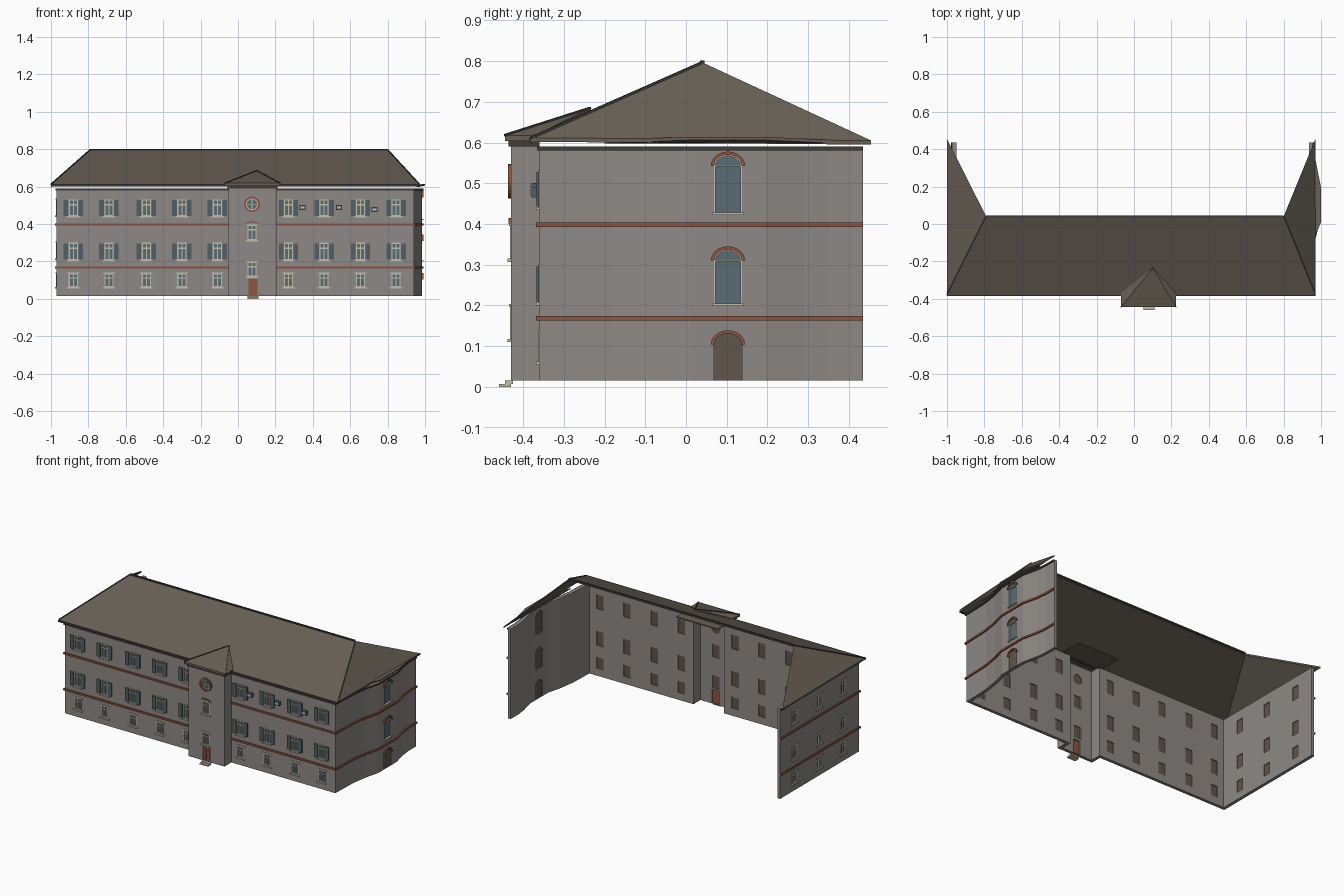
import bpy, bmesh
from math import pi, sin, cos
from mathutils import Matrix, Vector

if "Cube" in bpy.data.objects:
    bpy.data.objects.remove(bpy.data.objects["Cube"])


def material(name, rgb):
    m = bpy.data.materials.new(name)
    m.use_nodes = True
    m.diffuse_color = (*rgb, 1)
    m.node_tree.nodes["Principled BSDF"].inputs["Base Color"].default_value = (*rgb, 1)
    return m


WALL = material("grey_plaster", (0.27, 0.25, 0.235))
ROOF = material("brown_roof", (0.135, 0.115, 0.09))
BRICK = material("red_brick", (0.27, 0.09, 0.05))
GLASS = material("blue_glass", (0.10, 0.15, 0.175))
SHUTTER = material("slate_shutter", (0.085, 0.115, 0.135))
CREAM = material("cream_trim", (0.55, 0.52, 0.41))
WOOD = material("dark_wood", (0.115, 0.092, 0.07))
DARK = material("dark_metal", (0.05, 0.047, 0.042))

parts = {}


def part(name, mat):
    if name not in parts:
        parts[name] = (bmesh.new(), mat)
    return parts[name][0]


def prism(name, mat, lower, upper):
    """Closed solid between two matching loops of points."""
    bm = part(name, mat)
    a = [bm.verts.new(p) for p in lower]
    b = [bm.verts.new(p) for p in upper]
    n = len(a)
    faces = [bm.faces.new(a[::-1]), bm.faces.new(b)]
    for i in range(n):
        j = (i + 1) % n
        faces.append(bm.faces.new((a[i], a[j], b[j], b[i])))
    bmesh.ops.recalc_face_normals(bm, faces=faces)


def plate(name, mat, frame, outline, y0, y1):
    """Outline in the wall plane, given depth; negative y is outward."""
    prism(name, mat, [frame @ Vector((x, y0, z)) for x, z in outline],
          [frame @ Vector((x, y1, z)) for x, z in outline])


def box(name, mat, frame, x0, x1, y0, y1, z0, z1):
    plate(name, mat, frame, [(x0, z0), (x1, z0), (x1, z1), (x0, z1)], y0, y1)


def arc(rx, rz, z, a0=0, a1=pi, n=12):
    return [(rx * cos(a0 + (a1 - a0) * i / n), z + rz * sin(a0 + (a1 - a0) * i / n))
            for i in range(n + 1)]


def band(name, mat, frame, inner, outer, y0, y1):
    for i in range(len(inner) - 1):
        plate(name, mat, frame, [inner[i], outer[i], outer[i + 1], inner[i + 1]], y0, y1)


def slab(name, mat, pts, t=0.01):
    prism(name, mat, [(x, y, z - t) for x, y, z in pts], pts)


def bar(name, mat, p, q, r=0.005):
    """Thin square bar from p to q."""
    p, q = Vector(p), Vector(q)
    d = (q - p).normalized()
    u = d.cross(Vector((0, 0, 1))).normalized() * r
    v = d.cross(u).normalized() * r
    ring = (u + v, u - v, -u - v, v - u)
    prism(name, mat, [p + c for c in ring], [q + c for c in ring])


def offset(path, d):
    """Mitred parallel of a plan path, positive is outward."""
    pts = [Vector(p) for p in path]
    out = []
    for i, p in enumerate(pts):
        ts = []
        if i > 0:
            ts.append((p - pts[i - 1]).normalized())
        if i < len(pts) - 1:
            ts.append((pts[i + 1] - p).normalized())
        ns = [Vector((t.y, -t.x)) for t in ts]
        m = sum(ns, Vector((0, 0))).normalized()
        out.append(p + m * (d / m.dot(ns[0])))
    return out


def strip(name, mat, path, d0, d1, z0, z1):
    loop = offset(path, d1) + offset(path, d0)[::-1]
    prism(name, mat, [(p.x, p.y, z0) for p in loop], [(p.x, p.y, z1) for p in loop])


def at(x, y, turn=0):
    return Matrix.Translation((x, y, 0)) @ Matrix.Rotation(turn, 4, 'Z')


def window(f, z0, z1, w=0.025, shutters=False, lintel=True):
    box("cutters", WALL, f, -w, w, -0.05, 0.05, z0, z1)
    box("glass", GLASS, f, -w, w, 0.006, 0.011, z0, z1)
    box("inner_panels", WOOD, f, -w, w, 0.011, 0.015, z0, z1)
    zt = z0 + 0.68 * (z1 - z0)
    for x in (-w + 0.003, 0, w - 0.003):
        box("window_frames", CREAM, f, x - 0.003, x + 0.003, -0.002, 0.006, z0, z1)
    for z in (z0 + 0.003, zt, z1 - 0.003):
        box("window_frames", CREAM, f, -w, w, -0.002, 0.006, z - 0.003, z + 0.003)
    box("window_sills", CREAM, f, -w - 0.008, w + 0.008, -0.008, 0, z0 - 0.008, z0)
    if lintel:
        box("window_lintels", CREAM, f, -w - 0.008, w + 0.008, -0.005, 0, z1, z1 + 0.006)
    if shutters:
        for s in (-1, 1):
            a, b = sorted((s * (w + 0.002), s * (w + 0.027)))
            box("shutters", SHUTTER, f, a, b, -0.007, -0.001, z0 + 0.002, z1 - 0.004)


# Outer wall plan, open at the back, with projecting entrance bay and curved right side
FRONT, BAY, TOP = -0.36, -0.43, 0.59
left_plan = [(-0.97, 0.435), (-0.97, FRONT), (-0.05, FRONT)]
bay_plan = [(-0.05, BAY), (0.205, BAY)]
right_plan = [(0.205, FRONT), (0.94, FRONT), (0.946, -0.18), (0.962, -0.08), (0.985, 0.01),
              (0.985, 0.195), (0.963, 0.29), (0.955, 0.355), (0.955, 0.435)]
strip("walls", WALL, left_plan + bay_plan + right_plan, -0.02, 0, 0.015, TOP)

# String courses and eaves moulding on both wings
for plan in (left_plan, right_plan):
    for z in (0.163, 0.393):
        strip("string_courses", BRICK, plan, 0, 0.008, z, z + 0.011)
    strip("eaves_moulding", DARK, plan, 0, 0.006, TOP - 0.01, TOP)

# Front windows
for x in (-0.88, -0.69, -0.49, -0.3, -0.11, 0.27, 0.46, 0.655, 0.845):
    f = at(x, FRONT)
    window(f, 0.062, 0.135)
    window(f, 0.208, 0.3, shutters=True, lintel=False)
    window(f, 0.442, 0.532, shutters=True, lintel=False)

# Left side windows
for y in (-0.2, 0.04, 0.29):
    for z0, z1 in ((0.062, 0.135), (0.215, 0.3), (0.445, 0.53)):
        window(at(-0.97, y, -pi / 2), z0, z1)

# Entrance bay: door, two windows, round window, steps
f = at(0.08, BAY)
box("cutters", WALL, f, -0.025, 0.025, -0.05, 0.05, 0.016, 0.106)
box("front_door", BRICK, f, -0.025, 0.025, 0.004, 0.012, 0.015, 0.106)
for s in (-1, 1):
    box("front_door", BRICK, f, s * 0.012 - 0.008, s * 0.012 + 0.008, 0.001, 0.004, 0.025, 0.095)
f = at(0.075, BAY)
window(f, 0.118, 0.197)
window(f, 0.315, 0.395)
band("arches", BRICK, f, arc(0.03, 0.008, 0.4), arc(0.036, 0.015, 0.4), -0.006, 0)
disc = arc(0.032, 0.032, 0.505, 0, 2 * pi, 24)
plate("cutters", WALL, f, disc[:-1], -0.05, 0.05)
plate("glass", GLASS, f, disc[:-1], 0.006, 0.011)
plate("inner_panels", WOOD, f, disc[:-1], 0.011, 0.015)
band("arches", BRICK, f, disc, arc(0.042, 0.042, 0.505, 0, 2 * pi, 24), -0.007, 0)
band("window_frames", CREAM, f, arc(0.027, 0.027, 0.505, 0, 2 * pi, 24), disc, 0, 0.006)
box("window_frames", CREAM, f, -0.002, 0.002, 0.001, 0.006, 0.475, 0.535)
box("window_frames", CREAM, f, -0.03, 0.03, 0.001, 0.006, 0.503, 0.507)
box("steps", CREAM, at(0.08, BAY), -0.03, 0.03, -0.03, 0, 0, 0.007)
box("steps", CREAM, at(0.08, BAY), -0.03, 0.03, -0.015, 0.005, 0.007, 0.015)

# Right side: arched door below two arched windows
f = at(0.985, 0.103, pi / 2)
for z0, spring in ((0.016, 0.104), (0.205, 0.31), (0.428, 0.543)):
    shape = [(-0.034, z0), (0.034, z0)] + arc(0.034, 0.027, spring)
    plate("cutters", WALL, f, shape, -0.05, 0.05)
    plate("inner_panels", WOOD, f, shape, 0.011, 0.015)
    band("arches", BRICK, f, arc(0.034, 0.027, spring), arc(0.042, 0.035, spring), -0.008, 0)
    if z0 < 0.1:
        plate("side_door", WOOD, f, shape, 0.005, 0.011)
        continue
    plate("glass", GLASS, f, shape, 0.006, 0.011)
    band("window_frames", CREAM, f, arc(0.031, 0.024, spring), arc(0.034, 0.027, spring), 0, 0.006)
    for s in (-1, 1):
        box("window_frames", CREAM, f, s * 0.0325 - 0.0015, s * 0.0325 + 0.0015, 0, 0.006, z0, spring)
    box("window_frames", CREAM, f, -0.034, 0.034, 0, 0.006, spring - 0.002, spring + 0.002)
    box("window_sills", CREAM, f, -0.038, 0.038, -0.008, 0, z0 - 0.006, z0)

# Wall lamps
for x, z in ((0.345, 0.488), (0.54, 0.488), (0.73, 0.478)):
    f = at(x, FRONT)
    box("wall_lamps", SHUTTER, f, -0.016, 0.016, -0.02, 0, z - 0.013, z + 0.013)
    box("lamp_faces", CREAM, f, -0.01, 0.01, -0.022, -0.02, z - 0.006, z + 0.006)

# Main roof: front slope and two hips, open at the back
fl, fr = (-1, -0.38, 0.612), (0.97, -0.38, 0.612)
bl, br = (-1, 0.455, 0.605), (0.97, 0.455, 0.605)
rl, rr = (-0.79, 0.04, 0.797), (0.80, 0.04, 0.797)
slab("main_roof", ROOF, [fl, fr, rr, rl])
slab("main_roof", ROOF, [fl, rl, bl])
slab("main_roof", ROOF, [fr, br, rr])
slab("curved_eave", ROOF, [(0.955, -0.2, 0.606), (0.975, -0.05, 0.612), (1.0, 0.01, 0.614),
                           (1.0, 0.195, 0.614), (0.965, 0.37, 0.606)], 0.008)
bar("ridge_cap", DARK, rl, rr)
for p, q in ((fl, rl), (fr, rr)):
    bar("hip_caps", DARK, p, q, 0.003)
bar("front_gutter", DARK, (-1, -0.38, 0.606), (0.97, -0.38, 0.606), 0.006)

# Entrance bay roof with flat soffit
apex = (0.1, -0.235, 0.685)
cl, cr = (-0.07, -0.445, 0.618), (0.225, -0.445, 0.618)
slab("bay_roof", ROOF, [cl, cr, apex], 0.008)
slab("bay_roof", ROOF, [cr, (0.225, -0.37, 0.618), apex], 0.008)
slab("bay_roof", ROOF, [cl, apex, (-0.07, -0.37, 0.618)], 0.008)
for c in (cl, cr):
    bar("bay_hip_caps", DARK, c, apex, 0.003)
slab("bay_soffit", ROOF, [(-0.07, -0.445, 0.61), (0.225, -0.445, 0.61),
                          (0.225, -0.22, 0.61), (-0.07, -0.22, 0.61)], 0.006)
strip("bay_moulding", DARK, [(-0.05, FRONT)] + bay_plan + [(0.205, FRONT)], -0.02, 0.006, TOP, 0.605)

# Turn the parts into objects
objects = {}
for name, (bm, mat) in parts.items():
    mesh = bpy.data.meshes.new(name)
    bm.to_mesh(mesh)
    bm.free()
    mesh.materials.append(mat)
    objects[name] = bpy.data.objects.new(name, mesh)
    bpy.context.collection.objects.link(objects[name])

# Cut the openings through the walls
cutter, walls = objects["cutters"], objects["walls"]
cutter.hide_render = True
cut = walls.modifiers.new("openings", 'BOOLEAN')
cut.operation, cut.solver, cut.object = 'DIFFERENCE', 'EXACT', cutter
bpy.context.view_layer.objects.active = walls
bpy.ops.object.modifier_apply(modifier=cut.name)
bpy.data.objects.remove(cutter)
